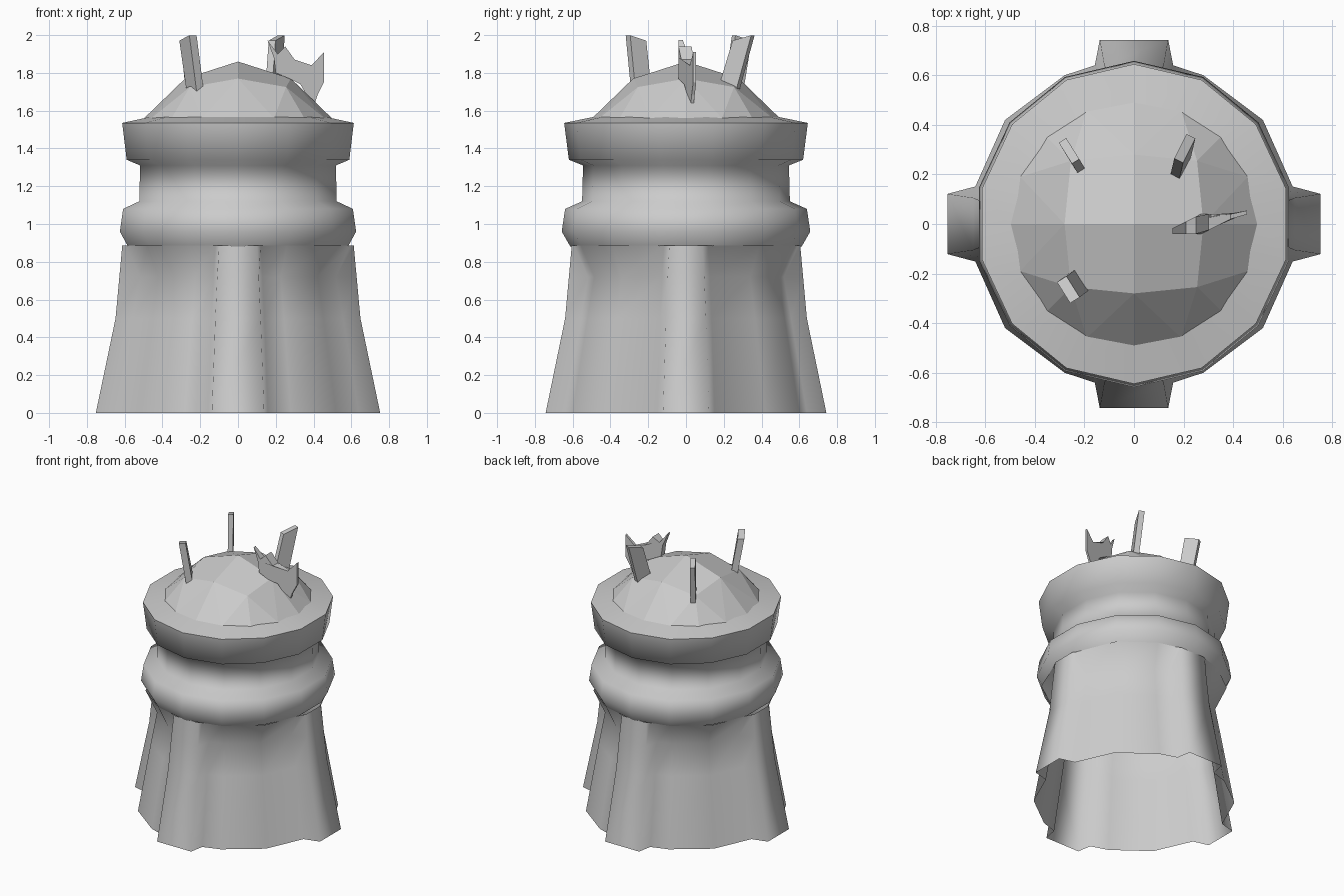
import bpy, bmesh, math
from mathutils import Vector

cube = bpy.data.objects.get("Cube")
if cube:
    bpy.data.objects.remove(cube, do_unlink=True)

stone = bpy.data.materials.new("grey_stone")
stone.use_nodes = True
GREY = (0.6, 0.6, 0.6, 1)
stone.diffuse_color = GREY
stone.node_tree.nodes["Principled BSDF"].inputs["Base Color"].default_value = GREY


def add_object(name, verts, faces, smooth_angle=None):
    """Mesh object with outward normals and optional smooth shading."""
    mesh = bpy.data.meshes.new(name)
    mesh.from_pydata(verts, [], faces)
    bm = bmesh.new()
    bm.from_mesh(mesh)
    bmesh.ops.recalc_face_normals(bm, faces=bm.faces)
    bm.to_mesh(mesh)
    bm.free()
    mesh.materials.append(stone)
    obj = bpy.data.objects.new(name, mesh)
    bpy.context.collection.objects.link(obj)
    if smooth_angle:
        bpy.ops.object.select_all(action='DESELECT')
        obj.select_set(True)
        bpy.context.view_layer.objects.active = obj
        bpy.ops.object.shade_smooth_by_angle(angle=math.radians(smooth_angle))
    return obj


def bridge(rings):
    """Skin a stack of equal closed rings."""
    n = len(rings[0])
    verts = [p for ring in rings for p in ring]
    faces = [(r * n + i, r * n + (i + 1) % n, (r + 1) * n + (i + 1) % n, (r + 1) * n + i)
             for r in range(len(rings) - 1) for i in range(n)]
    return verts, faces


# Flared, waisted shaft, open below, with four buttresses; side ones slimmer
def shaft_ring(z, k, out, half):
    slim = half * 0.88
    ring = [(out * 1.013, slim), (0.64 * k, slim + 0.03), (0.52 * k, 0.42 * k),
            (0.28 * k, 0.60 * k), (half + 0.02, 0.64 * k), (half, out)]
    ring += [(-x, y) for x, y in reversed(ring)]         # mirror to -x
    ring += [(-x, -y) for x, y in ring]                  # turn to -y
    return [(x, y, z) for x, y in ring]


levels = [(0, 1, 0.743, 0.138), (0.5, 0.87, 0.64, 0.12), (0.72, 0.81, 0.62, 0.11),
          (0.885, 0.925, 0.605, 0.1)]
add_object("buttressed_shaft", *bridge([shaft_ring(*l) for l in levels]), 100)

# Fourteen-sided collar, neck and rim
SIDES = 14
profile = [(0.612, 0.88), (0.658, 0.96), (0.64, 1.08), (0.55, 1.12), (0.545, 1.31),
           (0.62, 1.34), (0.645, 1.535), (0.46, 1.573)]
rings = []
for r, z in profile:
    angles = [math.pi / 2 + i * math.tau / SIDES for i in range(SIDES)]
    rings.append([(0.975 * r * math.cos(a), r * math.sin(a), z) for a in angles])
add_object("collar_and_rim", *bridge(rings), 78)

# Faceted dome: apex, eight inner points, sixteen outer points
verts = [(0, 0, 1.86)]
for i in range(8):
    r, z = ((0.28, 1.77), (0.36, 1.725))[i % 2]
    verts.append((r * math.cos(i * math.pi / 4), r * math.sin(i * math.pi / 4), z))
for i in range(16):
    verts.append((0.497 * math.cos(i * math.pi / 8), 0.497 * math.sin(i * math.pi / 8), 1.56))
faces = [(0, 1 + i, 2 + i, 1 + (i + 2) % 8) for i in range(0, 8, 2)]
for i in range(8):
    a, b = 1 + i, 1 + (i + 1) % 8
    o = [9 + (2 * i + k) % 16 for k in range(3)]
    faces += [(a, o[0], o[1]), (a, o[1], b), (b, o[1], o[2])]
add_object("dome", verts, faces)


# Leaning broken posts with slanted tips
def post(name, base, top, direction, width, thick):
    d = Vector((*direction, 0)).normalized()
    side = Vector((-d.y, d.x, 0))
    rings = []
    for c, tip in ((base, 0), (top, 0.014)):
        rings.append([Vector(c) + d * width / 2 * s + side * thick / 2 * t + Vector((0, 0, tip * s))
                      for s, t in ((-1, -1), (1, -1), (1, 1), (-1, 1))])
    v, f = bridge(rings)
    add_object(name, v, f + [(0, 1, 2, 3), (4, 5, 6, 7)])


post("front_right_post", (-0.225, -0.235, 1.69), (-0.265, -0.265, 1.985), (0.5, -0.8), 0.1, 0.045)
post("back_right_post", (-0.235, 0.25, 1.69), (-0.262, 0.295, 1.985), (0.5, -0.8), 0.1, 0.035)
post("back_left_post", (0.185, 0.22, 1.69), (0.205, 0.305, 1.985), (0.45, 0.9), 0.11, 0.04)

# Jagged splinter: an outline thickest near its middle
outline = [(0.155, 1.975), (0.21, 1.9), (0.25, 1.94), (0.3, 1.87), (0.39, 1.84), (0.455, 1.91),
           (0.455, 1.75), (0.42, 1.68), (0.4, 1.62), (0.33, 1.74), (0.27, 1.77), (0.2, 1.8), (0.19, 1.88)]
rings = []
for s in (-1, 1):
    rings.append([(x, 0.25 * (x - 0.27) + s * max(0.008, 0.04 - 0.25 * abs(x - 0.27)), z)
                  for x, z in outline])
v, f = bridge(rings)
n = len(outline)
add_object("jagged_splinter", v, f + [tuple(range(n)), tuple(range(n, 2 * n))])
